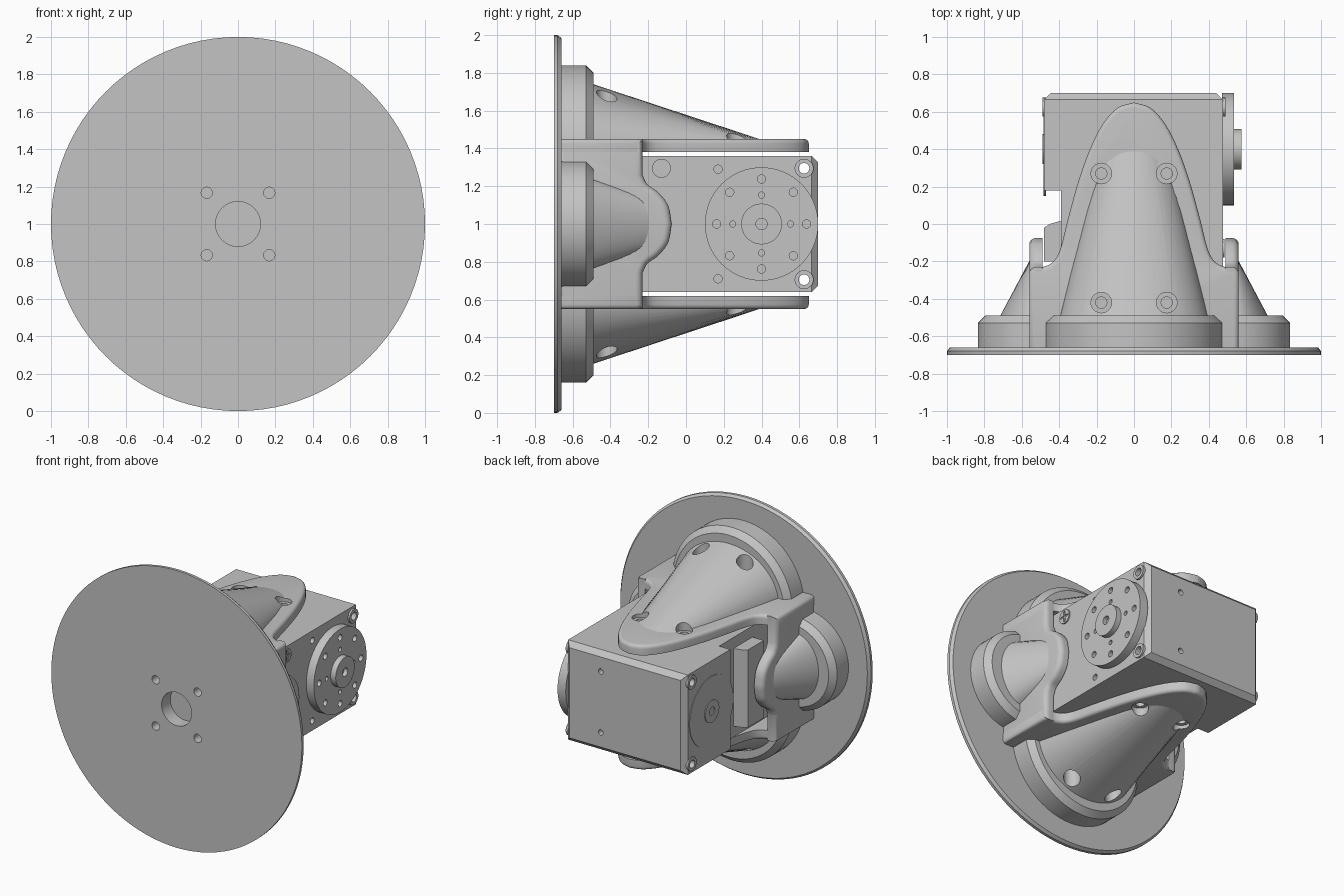
import bpy, bmesh
from math import sin, cos, pi, radians
from mathutils import Matrix, Vector

cube = bpy.data.objects.get("Cube")
if cube:
    bpy.data.objects.remove(cube, do_unlink=True)

grey = bpy.data.materials.new("plain grey")
grey.use_nodes = True
grey.diffuse_color = (0.55, 0.55, 0.55, 1)
grey.node_tree.nodes["Principled BSDF"].inputs["Base Color"].default_value = grey.diffuse_color


def place(angle=0, u=0, v=0, w=0):
    """Local frame: u lateral, v = y, w outward from the central axis."""
    return Matrix.Translation((0, 0, 1)) @ Matrix.Rotation(radians(angle), 4, 'Y') @ Matrix.Translation((u, v, w))


def along_y(x=0, z=0):
    return place(0, x, 0, z) @ Matrix.Rotation(-pi / 2, 4, 'X')


def smooth(ob):
    bpy.ops.object.select_all(action='DESELECT')
    ob.select_set(True)
    bpy.context.view_layer.objects.active = ob
    bpy.ops.object.shade_smooth_by_angle(angle=radians(32))


def finish(name, bm, matrix):
    bmesh.ops.recalc_face_normals(bm, faces=bm.faces)
    bm.transform(matrix)
    me = bpy.data.meshes.new(name)
    bm.to_mesh(me)
    bm.free()
    me.materials.append(grey)
    ob = bpy.data.objects.new(name, me)
    bpy.context.scene.collection.objects.link(ob)
    smooth(ob)
    return ob


def loft(name, rings, matrix, loop=False):
    """Skin closed rings; cap the ends, or join last to first."""
    bm = bmesh.new()
    rows = [[bm.verts.new(p) for p in ring] for ring in rings]
    n = len(rows[0])
    pairs = list(zip(rows, rows[1:])) + ([(rows[-1], rows[0])] if loop else [])
    for a, b in pairs:
        for i in range(n):
            j = (i + 1) % n
            bm.faces.new((a[i], a[j], b[j], b[i]))
    if not loop:
        bm.faces.new(rows[0])
        bm.faces.new(rows[-1])
    return finish(name, bm, matrix)


def lathe(name, profile, matrix, sides=32, loop=False):
    turn = [2 * pi * i / sides for i in range(sides)]
    return loft(name, [[(r * cos(t), r * sin(t), h) for t in turn] for r, h in profile], matrix, loop)


def prism(name, outline, lo, hi, matrix, pick=None, width=0.03, segments=1):
    """Extrude an outline along w; bevel edges whose two ends satisfy pick."""
    bm = bmesh.new()
    low = bm.faces.new([bm.verts.new((u, v, lo)) for u, v in outline])
    ext = bmesh.ops.extrude_face_region(bm, geom=[low], use_keep_orig=True)
    bmesh.ops.translate(bm, vec=(0, 0, hi - lo), verts=[g for g in ext['geom'] if isinstance(g, bmesh.types.BMVert)])
    bmesh.ops.recalc_face_normals(bm, faces=bm.faces)
    if pick:
        edges = [e for e in bm.edges if all(pick(p.co) for p in e.verts)]
        bmesh.ops.bevel(bm, geom=edges, offset=width, segments=segments, profile=0.5,
                        affect='EDGES', clamp_overlap=True)
    return finish(name, bm, matrix)


def cut(targets, cutters):
    for ob in targets:
        bpy.context.view_layer.objects.active = ob
        for c in cutters:
            mod = ob.modifiers.new("cut", 'BOOLEAN')
            mod.operation, mod.solver, mod.object = 'DIFFERENCE', 'EXACT', c
            bpy.ops.object.modifier_apply(modifier=mod.name)
        smooth(ob)
    for c in cutters:
        bpy.data.objects.remove(c, do_unlink=True)


def curve(points, steps=4):
    """Catmull-Rom curve through the points."""
    p = [Vector(q) for q in points]
    p = [2 * p[0] - p[1]] + p + [2 * p[-1] - p[-2]]
    out = []
    for a, b, c, d in zip(p, p[1:], p[2:], p[3:]):
        for k in range(steps):
            t = k / steps
            out.append(0.5 * (2 * b + (c - a) * t + (2 * a - 5 * b + 4 * c - d) * t * t
                              + (3 * b - a - 3 * c + d) * t ** 3))
    return [tuple(q) for q in out] + [tuple(points[-1])]


def mirrored(half):
    """Close a half outline ending at u = 0."""
    return half + [(-u, v) for u, v in reversed(half[:-1])]


def dome(name, start, end, centre, angle):
    """Tapered half-elliptic shell; start and end are (v, half width, height)."""
    arc = [pi * i / 32 for i in range(33)]
    rings = [[(w * cos(t), v, centre + h * sin(t)) for t in arc] for v, w, h in (start, end)]
    return loft(name, rings, place(angle))


# Round base plate
plate = lathe("base_plate", [(1, -.70), (1, -.68), (.985, -.66)], along_y(), 96)

# Bracket: long arms above and below, short arms at the sides
long_tip = curve([(.56, -.26), (.54, -.235), (.48, -.228), (.425, -.195), (.39, -.12), (.355, .02), (.3, .22),
                  (.24, .39), (.17, .53), (.09, .62), (0, .65)])
short_tip = curve([(.26, -.23), (.21, -.205), (.17, -.15), (.1, -.095), (0, -.075)])
flanges = []
for side, angle in (("top", 0), ("bottom", 180), ("left", 90), ("right", 270)):
    tall = side in ("top", "bottom")
    top = .45 if tall else .56
    half = [(.56, -.68)] + long_tip if tall else [(.45, -.68), (.45, -.23)] + short_tip
    arm = prism(side + "_arm", mirrored(half), top - .07, top, place(angle),
                lambda co, top=top: co.z > top - .001 and co.y > -.7, .035, 4)
    # rounded flange against the plate
    r, c = (.48, .36) if tall else (.335, .5)
    flanges.append(lathe(side + "_flange", [(r, -.665), (r, -.53), (r - .04, -.49)],
                         place(angle, 0, 0, c) @ Matrix.Rotation(-pi / 2, 4, 'X'), 64))
    if tall:
        shell = dome(side + "_dome", (-.5, .4, .343), (.41, .18, .043), .40, angle)
        holes = [lathe("cutter", [(.03, w - .03), (.03, w), (.055, w), (.055, w + .4)], place(angle, u, v))
                 for u in (-.175, .175) for v, w in ((.27, .425), (-.42, .56))]
        cut([shell, arm], holes)
    else:
        dome(side + "_dome", (-.5, .24, .19), (-.17, .13, .015), .53, angle)

# Mounting holes through the plate
mounts = [lathe("cutter", [(.12, -.8), (.12, -.6)], along_y(), 48)]
mounts += [lathe("cutter", [(.03, -.8), (.03, -.6)], along_y(x, z), 24)
           for x in (-.167, .167) for z in (-.167, .167)]
cut([plate] + flanges, mounts)

# Motor body
body = prism("motor_body", [(.475, -.45), (.475, .7), (-.48, .7), (-.48, .18), (-.39, .18), (-.39, -.45)],
             -.36, .36, place(), lambda co: co.y > .69, .035)
prism("connector_ridge", [(-.38, .02), (-.45, 0), (-.48, -.02), (-.48, -.2), (-.38, -.2)], -.28, .28, place())
bores = [lathe("cutter", [(.028, -.6), (.028, .6)], place(90, u, .625), 24) for u in (-.295, .295)]
bores += [lathe("cutter", [(.022, .44), (.022, .6)], place(90, u, .17), 16) for u in (-.29, .29)]
bores += [lathe("cutter", [(.02, .66), (.02, .8)], along_y(.19, z), 16) for z in (-.22, .22)]
cut([body], bores)

# Body screws
for angle in (90, 270):
    for u in (-.295, .295):
        lathe("corner_screw", [(.05, .47), (.05, .488), (.028, .488), (.028, .47)],
              place(angle, u, .625), 24, True)
cross_screw = lathe("cross_screw", [(.05, .46), (.05, .484)], place(90, -.295, -.13), 24)
s, e = .006, .04
cross = [(s, s), (s, e), (-s, e), (-s, s), (-e, s), (-e, -s), (-s, -s), (-s, -e), (s, -e), (s, -s), (e, -s), (e, s)]
cut([cross_screw], [prism("cutter", cross, .478, .5, place(90, -.295, -.13))])

# Output horn with its ring of holes
horn = lathe("output_horn", [(.30, .47), (.30, .535)], place(90, 0, .4), 64)
hub = lathe("output_hub", [(.108, .53), (.108, .575)], place(90, 0, .4), 40)
ring = [lathe("cutter", [(r, .505), (r, .6)], place(90, d * cos(k * pi / 4), .4 + d * sin(k * pi / 4)), 16)
        for d, r, step in ((.238, .022, 1), (.153, .016, 2)) for k in range(0, 8, step)]
cut([horn], ring)
cut([hub], [lathe("cutter", [(.03, .545), (.03, .6)], place(90, 0, .4), 24)])

# Idler cap on the other side
lathe("idler_cap", [(.25, .47), (.25, .484)], place(270, 0, .4), 48)
lathe("idler_hub", [(.08, .475), (.08, .49), (.03, .49), (.03, .475)], place(270, 0, .4), 32, True)
